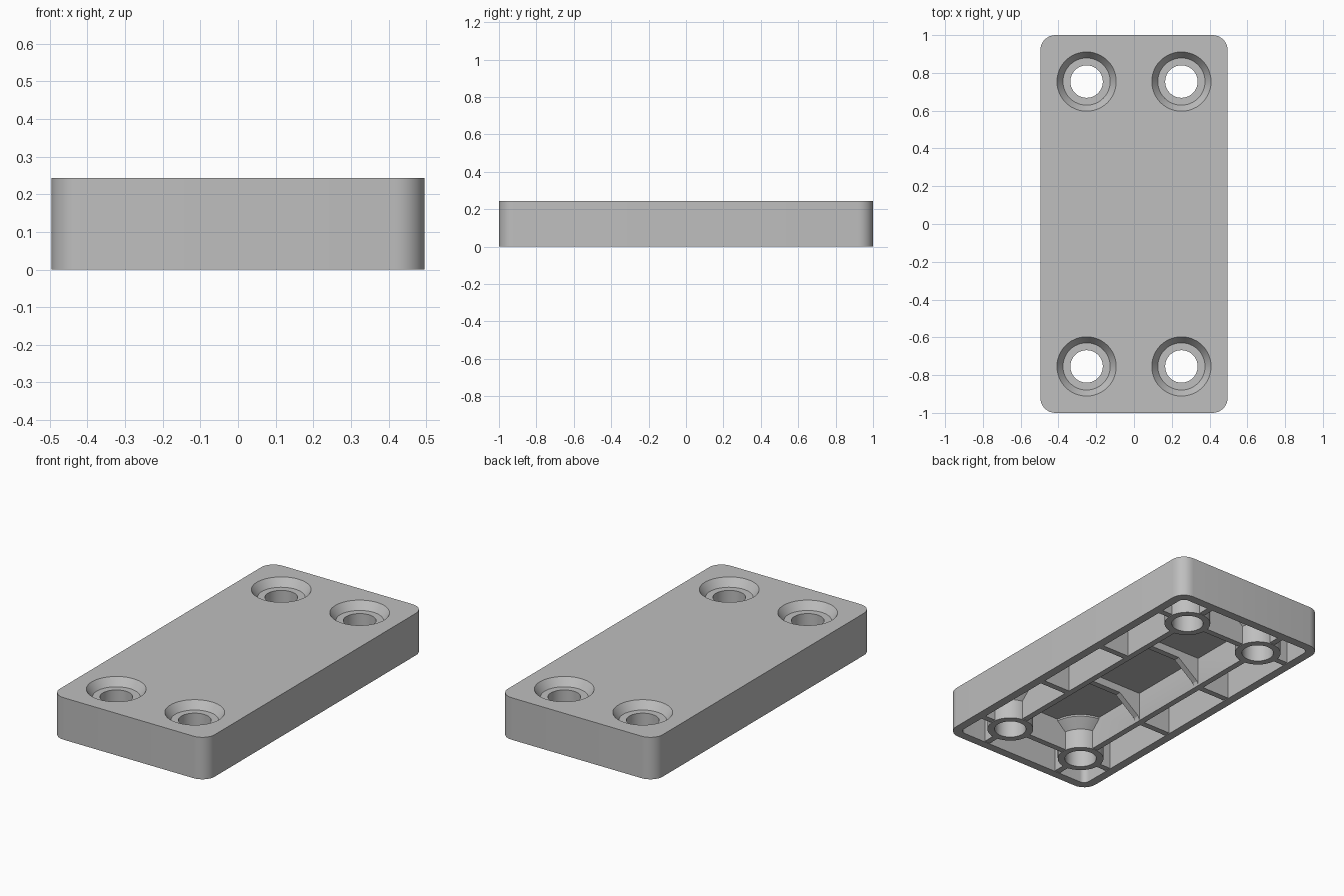
import bpy, bmesh, math

if "Cube" in bpy.data.objects:
    bpy.data.objects.remove(bpy.data.objects["Cube"])

grey = bpy.data.materials.new("light_grey")
grey.diffuse_color = (0.52, 0.52, 0.52, 1)
grey.use_nodes = True
grey.node_tree.nodes["Principled BSDF"].inputs["Base Color"].default_value = grey.diffuse_color

HX, HY, H = 0.496, 1.0, 0.243     # half width, half length, height
WALL, CEIL = 0.05, 0.175          # wall thickness, underside of the top skin
BX, BY = 0.251, 0.754             # screw hole centres


def make(name, bm):
    bmesh.ops.recalc_face_normals(bm, faces=bm.faces)
    me = bpy.data.meshes.new(name)
    bm.to_mesh(me)
    bm.free()
    me.materials.append(grey)
    ob = bpy.data.objects.new(name, me)
    bpy.context.collection.objects.link(ob)
    return ob


def prism(name, pts, vec):
    """Extrude a closed outline along a vector."""
    bm = bmesh.new()
    f = bm.faces.new([bm.verts.new(p) for p in pts])
    r = bmesh.ops.extrude_face_region(bm, geom=[f])
    bmesh.ops.translate(bm, vec=vec, verts=[v for v in r["geom"] if isinstance(v, bmesh.types.BMVert)])
    return make(name, bm)


def rounded(name, hx, hy, r, z0, z1):
    pts = []
    for k, (sx, sy) in enumerate(((1, 1), (-1, 1), (-1, -1), (1, -1))):
        for i in range(9):
            a = math.pi / 2 * (k + i / 8)
            pts.append((sx * (hx - r) + r * math.cos(a), sy * (hy - r) + r * math.sin(a), z0))
    return prism(name, pts, (0, 0, z1 - z0))


def box(name, x0, x1, y0, y1, z0, z1):
    return prism(name, [(x0, y0, z0), (x1, y0, z0), (x1, y1, z0), (x0, y1, z0)], (0, 0, z1 - z0))


def lathe(name, prof, cx, cy, n=48):
    """Closed solid of revolution from (radius, z) points."""
    bm = bmesh.new()
    rings = [[bm.verts.new((cx + r * math.cos(2 * math.pi * i / n), cy + r * math.sin(2 * math.pi * i / n), z))
              for i in range(n)] for r, z in prof]
    for a, b in zip(rings, rings[1:]):
        for i in range(n):
            j = (i + 1) % n
            bm.faces.new((a[i], a[j], b[j], b[i]))
    bm.faces.new(rings[0])
    bm.faces.new(rings[-1])
    return make(name, bm)


def boolean(target, tool, op):
    m = target.modifiers.new(op, 'BOOLEAN')
    m.operation, m.solver, m.object = op, 'EXACT', tool
    bpy.context.view_layer.objects.active = target
    bpy.ops.object.modifier_apply(modifier=m.name)
    bpy.data.objects.remove(tool)


# outer block, hollowed from below
plate = rounded("mounting_plate", HX, HY, 0.08, 0, H)
boolean(plate, rounded("pocket", HX - WALL, HY - WALL, 0.035, -0.1, CEIL), 'DIFFERENCE')

T, Z0, Z1 = 0.0175, 0.004, 0.2    # rib half thickness, bottom, top inside the skin
ex, ey = HX - 0.02, HY - 0.02
# long ribs through the screw bosses
for s in (-1, 1):
    boolean(plate, box("long_rib", s * BX - T, s * BX + T, -ey, ey, Z0, Z1), 'UNION')
# end cross ribs through the bosses
for s in (-1, 1):
    boolean(plate, box("end_rib", -ex, ex, s * BY - T, s * BY + T, Z0, Z1), 'UNION')
# middle cross ribs with a trapezoid relief in the centre
relief = [(ex, Z0), (ex, Z1), (-ex, Z1), (-ex, Z0), (-0.235, Z0), (-0.225, 0.03),
          (-0.095, 0.13), (0.095, 0.13), (0.225, 0.03), (0.235, Z0)]
for s in (-1, 1):
    boolean(plate, prism("middle_rib", [(x, s * 0.25 - T, z) for x, z in relief], (0, 2 * T, 0)), 'UNION')

# screw bosses flaring into the skin, then countersunk holes
for sx in (-1, 1):
    for sy in (-1, 1):
        boolean(plate, lathe("boss", [(0.125, 0), (0.125, 0.115), (0.18, 0.165), (0.18, 0.21)],
                             sx * BX, sy * BY), 'UNION')
for sx in (-1, 1):
    for sy in (-1, 1):
        boolean(plate, lathe("hole", [(0.086, -0.1), (0.086, 0.198), (0.125, 0.198), (0.157, H), (0.157, H + 0.1)],
                             sx * BX, sy * BY), 'DIFFERENCE')

# smooth the round walls, keep edges sharp
bpy.ops.object.select_all(action='DESELECT')
plate.select_set(True)
bpy.context.view_layer.objects.active = plate
bpy.ops.object.shade_smooth_by_angle(angle=math.radians(30))
